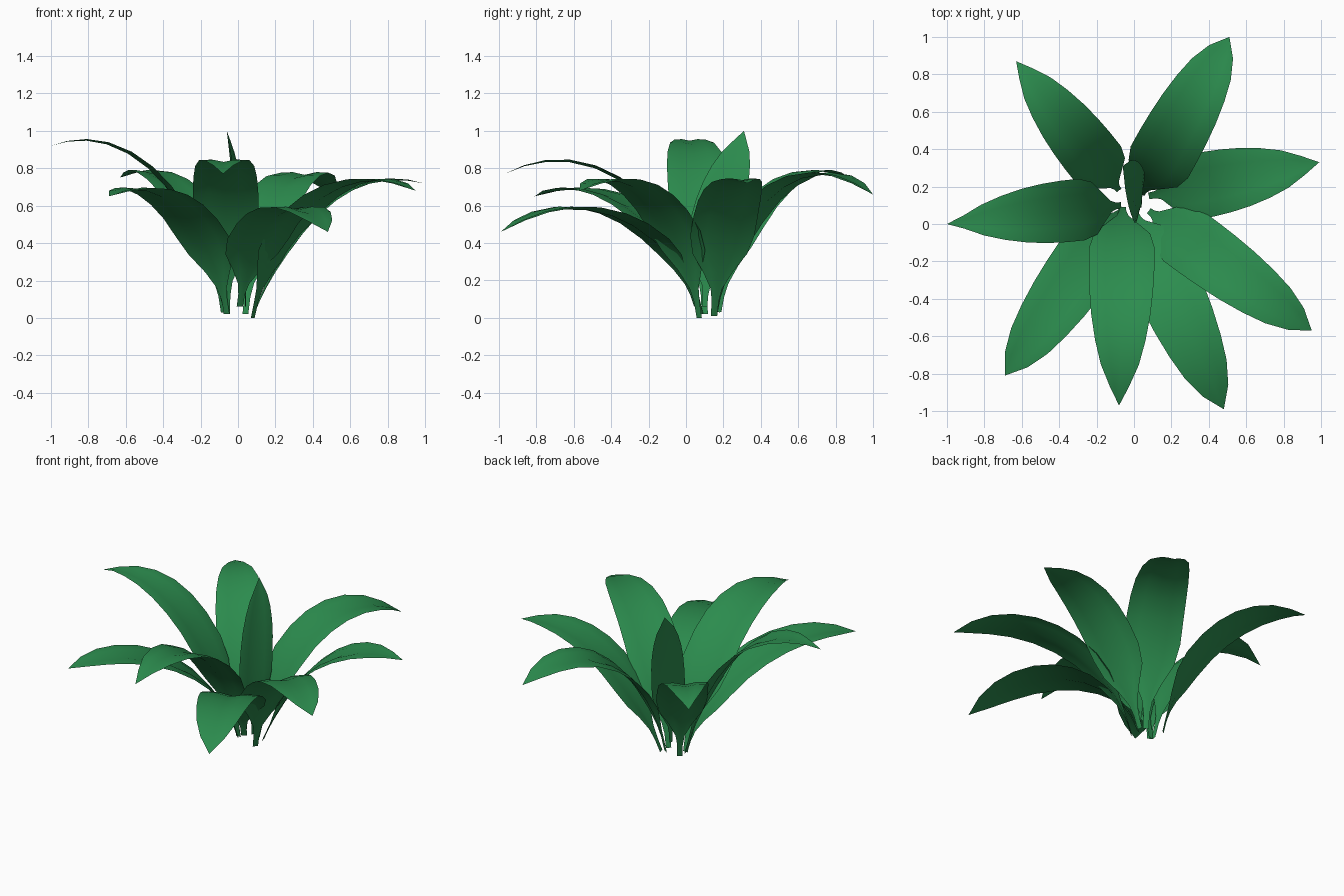
import bpy, bmesh, math
from mathutils import Vector, Matrix

cube = bpy.data.objects.get("Cube")
if cube:
    bpy.data.objects.remove(cube, do_unlink=True)

# Leaf green
green = bpy.data.materials.new("leaf_green")
green.use_nodes = True
colour = (0.025, 0.265, 0.077, 1)
green.diffuse_color = colour
shader = green.node_tree.nodes["Principled BSDF"]
shader.inputs["Base Color"].default_value = colour
shader.inputs["Roughness"].default_value = 0.8

# Blade outline: position along the leaf, share of the full width
OUTLINE = [(0, .10), (.06, .11), (.11, .18), (.18, .46), (.26, .85), (.35, 1), (.46, 1),
           (.56, .98), (.66, .93), (.76, .83), (.85, .68), (.93, .42), (1, 0)]
COLUMNS = (-1, -.5, 0, .5, 1)


def bezier(points, t):
    a, b, c, d = points
    s = 1 - t
    position = a * s**3 + b * 3*s*s*t + c * 3*s*t*t + d * t**3
    tangent = (b - a) * s*s + (c - b) * 2*s*t + (d - c) * t*t
    return position, tangent.normalized()


def make_leaf(name, base, tip, crown, half_width, taper=1, lean=.1, turn=0):
    """Arched blade from base to tip; crown is the height its arch pulls towards."""
    base, tip = Vector(base), Vector(tip)
    foot = Vector((base.x, base.y, 0))
    reach = Vector((tip.x, tip.y, 0)) - foot
    spine = (base,
             foot + reach * lean + Vector((0, 0, crown * .56)),
             foot + reach * .53 + Vector((0, 0, crown)),
             tip)
    side = Vector((reach.y, -reach.x, 0)).normalized()
    side = Matrix.Rotation(math.radians(turn), 3, 'Z') @ side

    bm = bmesh.new()
    rows = []
    for t, share in OUTLINE:
        position, tangent = bezier(spine, t)
        up = side.cross(tangent).normalized()
        if share == 0:
            rows.append([bm.verts.new(position)])
            continue
        w = half_width * (share ** taper if t > .5 else share)
        # Creased at the midrib, with edges that droop a little
        rows.append([bm.verts.new(position + side * (w * u)
                                  + up * (w * (.32 * abs(u) - .24 * u * u)))
                     for u in COLUMNS])
    for low, high in zip(rows, rows[1:]):
        for i in range(len(COLUMNS) - 1):
            if len(high) == 1:
                bm.faces.new((low[i], low[i + 1], high[0]))
            else:
                bm.faces.new((low[i], low[i + 1], high[i + 1], high[i]))
    mesh = bpy.data.meshes.new(name)
    bm.to_mesh(mesh)
    bm.free()
    mesh.materials.append(green)
    leaf = bpy.data.objects.new(name, mesh)
    bpy.context.collection.objects.link(leaf)

    bpy.ops.object.select_all(action='DESELECT')
    leaf.select_set(True)
    bpy.context.view_layer.objects.active = leaf
    bpy.ops.object.shade_smooth_by_angle(angle=math.radians(30))


# Outer ring of arching leaves
make_leaf("back_left_leaf", (.04, .16, .02), (.51, 1, .66), .97, .175)
make_leaf("left_leaf", (.08, .15, .01), (.99, .33, .72), .82, .175, taper=1.4, lean=.2)
make_leaf("front_left_leaf", (.08, .07, 0), (.95, -.57, .68), .88, .17)
make_leaf("front_inner_leaf", (.01, .05, .06), (.48, -.99, .46), .77, .18)
make_leaf("front_leaf", (-.06, .09, .02), (-.08, -.97, .77), 1.01, .175, taper=1.4)
make_leaf("front_right_leaf", (-.06, .08, .02), (-.69, -.81, .65), .8, .175)
make_leaf("right_leaf", (-.07, .1, .02), (-1, 0, .92), 1.07, .165, taper=1.8, lean=.15)
make_leaf("back_right_leaf", (-.08, .18, .03), (-.63, .87, .75), .9, .155, taper=1.4)

# Upright young leaf in the middle
make_leaf("centre_leaf", (.04, .1, .06), (-.06, .31, 1), .76, .14, taper=1.6, turn=54)
